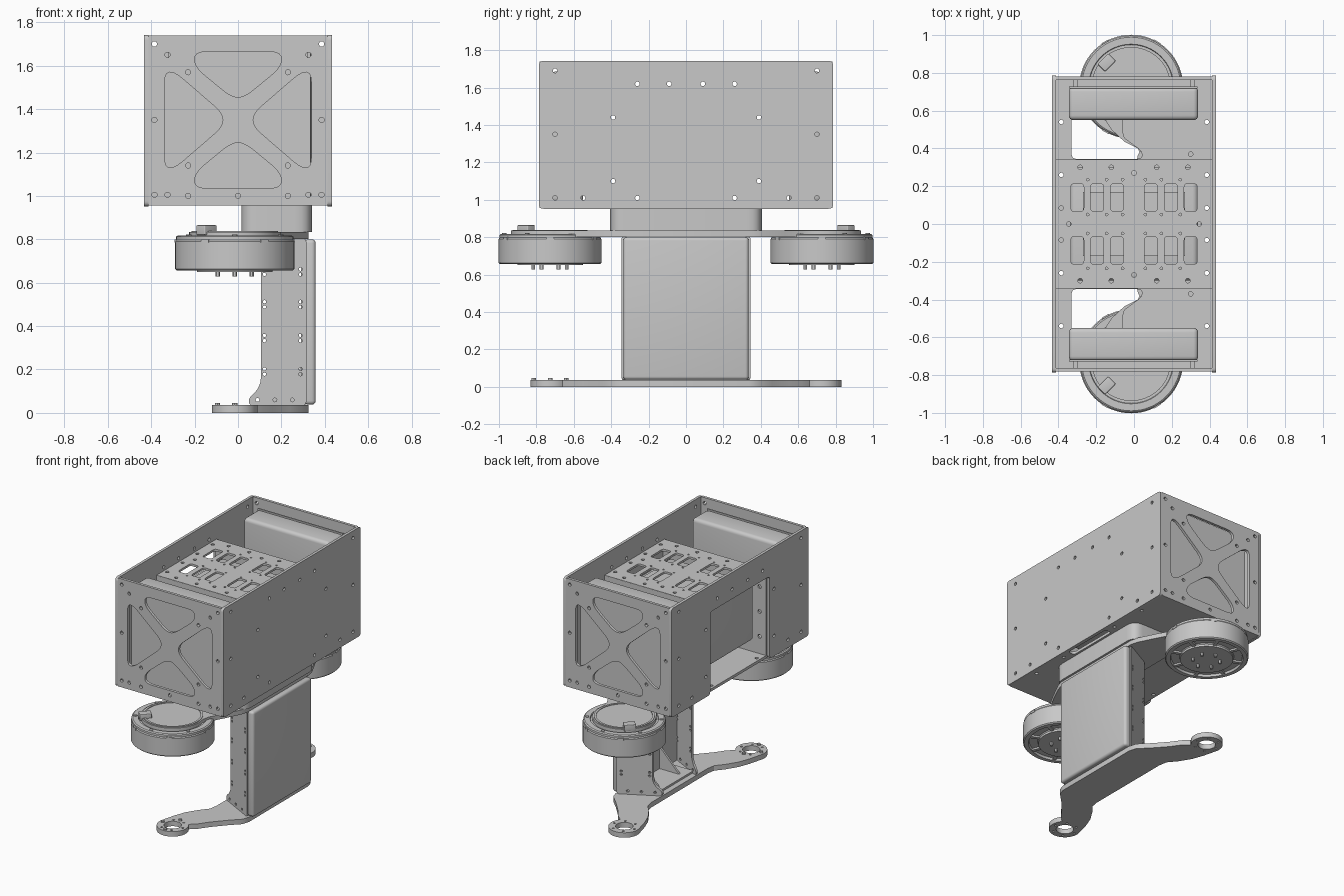
import bpy, bmesh
from math import cos, sin, pi, radians
from mathutils import Matrix, Vector

cube = bpy.data.objects.get("Cube")
if cube:
    bpy.data.objects.remove(cube, do_unlink=True)

grey = bpy.data.materials.new("machined grey")
grey.use_nodes = True
COLOUR = (0.58, 0.58, 0.58, 1)
grey.diffuse_color = COLOUR
grey.node_tree.nodes["Principled BSDF"].inputs["Base Color"].default_value = COLOUR

# Plate orientations: columns are local u, v and thickness axes
FLAT = Matrix.Identity(3)
FRONT = Matrix(((1, 0, 0), (0, 0, -1), (0, 1, 0)))   # u = x, v = z
SIDE = Matrix(((0, 0, 1), (1, 0, 0), (0, 1, 0)))     # u = y, v = z


def finish(name, bm):
    """Clean a bmesh and turn it into a finished object."""
    bmesh.ops.remove_doubles(bm, verts=bm.verts, dist=0.0001)
    bmesh.ops.recalc_face_normals(bm, faces=bm.faces)
    mesh = bpy.data.meshes.new(name)
    bm.to_mesh(mesh)
    bm.free()
    mesh.materials.clear()
    mesh.materials.append(grey)
    for poly in mesh.polygons:
        poly.use_smooth = True
        poly.material_index = 0
    mesh.set_sharp_from_angle(angle=radians(30))
    obj = bpy.data.objects.new(name, mesh)
    bpy.context.collection.objects.link(obj)
    return obj


def circle(u, v, r, n=16, start=0, end=2 * pi):
    full = end - start > 6.28
    steps = n if full else n - 1
    return [(u + r * cos(start + (end - start) * i / steps),
             v + r * sin(start + (end - start) * i / steps)) for i in range(n)]


def rounded(points, r, n=5):
    """Round every corner of a polygon."""
    out = []
    for i, p in enumerate(points):
        p, a, b = Vector(p), Vector(points[i - 1]), Vector(points[(i + 1) % len(points)])
        s = p + (a - p).normalized() * min(r, (a - p).length * 0.49)
        e = p + (b - p).normalized() * min(r, (b - p).length * 0.49)
        for k in range(n + 1):
            t = k / n
            out.append(tuple(s * (1 - t) ** 2 + p * 2 * t * (1 - t) + e * t * t))
    return out


def rect(u0, v0, u1, v1, r=0.0):
    pts = [(u0, v0), (u1, v0), (u1, v1), (u0, v1)]
    return rounded(pts, r) if r else pts


def mirrored(points):
    """Four-way or two-way copies of hole centres about both axes."""
    return {(su * u, sv * v) for u, v in points for su in (1, -1) for sv in (1, -1)}


def plate(name, outline, holes, thick, axes, at):
    """Flat plate with cut-outs; 'at' is the centre of its thickness."""
    curve = bpy.data.curves.new(name, "CURVE")
    curve.dimensions, curve.fill_mode, curve.extrude = "2D", "BOTH", thick / 2
    for loop in [outline] + holes:
        spline = curve.splines.new("POLY")
        spline.points.add(len(loop) - 1)
        for point, (u, v) in zip(spline.points, loop):
            point.co = (u, v, 0, 1)
        spline.use_cyclic_u = True
    temp = bpy.data.objects.new(name + "_profile", curve)
    bpy.context.collection.objects.link(temp)
    deps = bpy.context.evaluated_depsgraph_get()
    mesh = bpy.data.meshes.new_from_object(temp.evaluated_get(deps))
    bpy.data.objects.remove(temp, do_unlink=True)
    bm = bmesh.new()
    bm.from_mesh(mesh)
    bpy.data.meshes.remove(mesh)
    bmesh.ops.transform(bm, matrix=Matrix.Translation(at) @ axes.to_4x4(), verts=bm.verts)
    return finish(name, bm)


def box(name, lo, hi, bevel=0.0):
    lo, hi = Vector(lo), Vector(hi)
    bm = bmesh.new()
    size = Matrix.Diagonal((hi - lo).to_4d())
    size[3][3] = 1
    bmesh.ops.create_cube(bm, size=1, matrix=Matrix.Translation((lo + hi) / 2) @ size)
    if bevel:
        bmesh.ops.bevel(bm, geom=bm.edges[:], offset=bevel, segments=4, profile=0.5, affect="EDGES")
    return finish(name, bm)


def lathe(name, profile, at, steps=64):
    bm = bmesh.new()
    verts = [bm.verts.new((r, 0, z)) for r, z in profile]
    edges = [bm.edges.new(pair) for pair in zip(verts, verts[1:])]
    bmesh.ops.spin(bm, geom=verts + edges, cent=(0, 0, 0), axis=(0, 0, 1),
                   angle=2 * pi, steps=steps, use_duplicate=False)
    bmesh.ops.translate(bm, vec=at, verts=bm.verts)
    return finish(name, bm)


def pin(name, x, y, z0, z1, r):
    return lathe(name, [(0, z0), (r, z0), (r, z1), (0, z1)], (x, y, 0), 12)


AX, AY = -0.015, 0.727   # shared hip and ankle pivot


def link_outline(outer, inner, r, a0, a1):
    """Symmetric bracket with a round lug at each end."""
    half = outer + circle(AX, AY, r, 28, radians(a0), radians(a1)) + inner
    return half + [(x, -y) for x, y in reversed(half)]


# Open-top case: side panels
side_holes = [circle(u, v, 0.012, 12) for y, v in
              [(.7, 1.69), (.7, 1.35), (.7, 1.01), (.26, 1.62), (.09, 1.62), (.39, 1.44),
               (.39, 1.10), (.55, 1.01), (.26, 1.01)] for u in (y, -y)]
plate("left_panel", rect(-.787, .952, .787, 1.742, .025), side_holes, .02, SIDE, (.423, 0, 0))
arch = rounded([(-.787, .952), (-.34, .952), (-.34, 1.55), (.34, 1.55), (.34, .952),
                (.787, .952), (.787, 1.742), (-.787, 1.742)], .025)
arch_holes = [h for h in side_holes if abs(h[0][0]) > .36 or h[0][1] > 1.58]
plate("right_panel", arch, arch_holes, .02, SIDE, (-.423, 0, 0))

# End panels with cross-braced windows
CZ = 1.35
windows = [rounded([(-.2, 1.665), (-.2, 1.595), (-.03, 1.455), (.03, 1.455), (.2, 1.595), (.2, 1.665)], .06)]
windows.append([(u, 2 * CZ - v) for u, v in windows[0]])
wedge = rounded([(-.338, 1.13), (-.29, 1.13), (-.07, 1.32), (-.07, 1.38), (-.29, 1.57), (-.338, 1.57)], .05)
windows += [wedge, [(-u, v) for u, v in wedge]]
bolt_spots = [(.385, 1.7), (.325, 1.65), (.385, 1.35), (.23, 1.57), (.23, 1.14),
              (.385, 1.005), (.325, 1.005), (.23, 1.0)]
end_holes = [circle(s * u, v, .012, 12) for u, v in bolt_spots for s in (1, -1)] + [circle(0, 1.0, .012, 12)]
for word, s in (("front", -1), ("back", 1)):
    plate(word + "_panel", rect(-.413, .955, .413, 1.74), windows + end_holes, .02, FRONT, (0, s * .772, 0))
    # Battery pack with a flat outer face and retaining brackets
    a, b = sorted((s * .55, s * .725))
    box(word + "_battery", (-.345, a, .985), (.34, b, 1.685), .025)
    plate(word + "_battery_face", rect(-.345, .98, .335, 1.69), [], .01, FRONT, (0, s * .722, 0))
    for x in (-.31, .31):
        a, b = sorted((s * .72, s * .765))
        box(word + "_battery_bracket", (x - .012, a, 1.6), (x + .012, b, 1.67))
    # Inner bulkhead holding the deck
    plate(word + "_bulkhead", rect(-.413, .97, .413, 1.59),
          [circle(t * .36, z, .014, 12) for z in (1.1, 1.28, 1.46) for t in (1, -1)],
          .015, FRONT, (0, s * .335, 0))

# Case floor with openings beside the hip block and a slot along one side
floor_cuts = [rounded([(-.33, s * .345), (.042, s * .345), (.042, s * .385), (-.06, s * .46),
                       (-.06, s * .6), (-.33, s * .6)], .025) for s in (1, -1)]
floor_cuts.append(rect(.355, -.19, .405, .19, .02))
floor_holes = [circle(u, v, .012, 12) for u, v in
               list(mirrored([(.385, .54), (.385, .26)])) + [(.3, .37), (.3, -.37)]]
plate("case_floor", rect(-.413, -.775, .413, .775), floor_cuts + floor_holes, .02, FLAT, (0, 0, .965))

# Slotted equipment deck and the units under it
slots = [rect(u - .034, v - .073, u + .034, v + .073, .018)
         for u, v in mirrored([(.09, .14), (.195, .14), (.3, .14)])]
deck_holes = [circle(u, v, .012, 12) for u, v in
              mirrored([(.12, .3), (.285, .3), (0, .27), (.345, 0), (.385, .26), (.385, .085)])]
deck_holes += [circle(u, v, .007, 8) for u, v in
               mirrored([(.06, .235), (.145, .235), (.245, .235), (.06, .05), (.145, .05), (.245, .05)])]
plate("equipment_deck", rect(-.413, -.342, .413, .342), slots + deck_holes, .015, FLAT, (0, 0, 1.585))
box("electronics_unit", (-.34, -.3, 1.08), (.34, .3, 1.5), .03)
box("electronics_lid", (-.27, -.17, 1.49), (.27, .17, 1.53))

# Hip block and yoke
plate("hip_block", rect(.015, -.405, .34, .405, .075), [], .125, FLAT, (0, 0, .895))
yoke = link_outline([(.325, .36), (.31, .41), (.25, .53), (.2, .62)],
                    [(-.12, .5), (-.05, .435), (.02, .4), (.04, .36)], .21, -15, 215)
plate("hip_yoke", yoke, [], .033, FLAT, (0, 0, .818))

# Hip motors
for word, s in (("front", -1), ("back", 1)):
    y = s * AY
    lathe(word + "_motor", [(0, .65), (.175, .65), (.175, .665), (.18, .672), (.235, .672), (.24, .656),
                            (.268, .656), (.275, .663), (.275, .79), (.27, .797), (.27, .812),
                            (.262, .818), (.225, .818), (.222, .81), (0, .81)], (AX, y, 0))
    for i in range(8):
        a = i * pi / 4 + pi / 8
        spoke = box(word + "_motor_spoke", (.17, -.012, .66), (.245, .012, .675))
        spoke.matrix_world = Matrix.Translation((AX, y, 0)) @ Matrix.Rotation(a, 4, "Z")
    for i in range(6):
        a = i * pi / 3 + pi / 2
        pin(word + "_rim_bolt", AX + .245 * cos(a), y + .245 * sin(a), .81, .823, .012)
        tab = box(word + "_rim_tab", (.262, -.02, .785), (.277, .02, .8))
        tab.matrix_world = Matrix.Translation((AX, y, 0)) @ Matrix.Rotation(a + pi / 6, 4, "Z")
        pin(word + "_motor_stud", AX + .09 * cos(a), y + .09 * sin(a), .628, .655, .01)
    plate(word + "_cap_ring", circle(AX, y, .2, 48), [circle(AX, y, .185, 48)], .006, FLAT, (0, 0, .836))
    plug = box(word + "_cable_plug", (-.04, -.028, .82), (.04, .028, .865), .005)
    plug.matrix_world = Matrix.Translation((-.145, s * .855, 0)) @ Matrix.Rotation(pi / 4, 4, "Z")

# Leg walls splayed out towards the cover, back plate and gussets
SPLAY = 0.53
wall = rounded([(.05, .035), (.315, .035), (.315, .805), (.105, .805), (.105, .14), (.085, .1), (.05, .07)], .02)
wall_holes = [circle(x, z + d, .008, 8) for x in (.122, .288) for z in (.19, .345, .5, .65)
              for d in (-.012, .012)]
wall_holes += [circle(x, .06, .009, 8) for x in (.09, .17, .25)]
for word, s in (("front", -1), ("back", 1)):
    splayed = Matrix(((1, 0, 0), (s * SPLAY, 0, -1), (0, 1, 0)))
    plate(word + "_leg_wall", wall, wall_holes, .02, splayed, (0, s * .168, 0))
    plate(word + "_leg_gusset", [(.3, .035), (.3, .22), (.12, .035)], [], .015, FRONT, (0, s * .12, 0))
box("leg_back_plate", (.29, -.325, .035), (.31, .325, .805))
box("leg_cover", (.305, -.335, .038), (.358, .335, .8), .018)
box("leg_foot_flange", (.09, -.215, .03), (.3, .215, .05))

# Foot link with ankle rings
foot = link_outline([(.325, .34), (.31, .39), (.24, .46), (.16, .55), (.11, .62)],
                    [(-.09, .6), (-.06, .52), (-.01, .44), (.04, .38), (.05, .32)], .105, -40, 200)
ankle_holes = [circle(AX, s * AY, .058, 32) for s in (1, -1)]
ankle_holes += [circle(AX + .08 * cos(i * pi / 3), s * AY + .08 * sin(i * pi / 3), .008, 8)
                for s in (1, -1) for i in range(6)]
plate("foot_link", foot, ankle_holes, .036, FLAT, (0, 0, .018))
for x, y in ((-.095, -.727), (AX, -.64), (AX, -.813)):
    pin("ankle_stud", x, y, .03, .046, .012)
